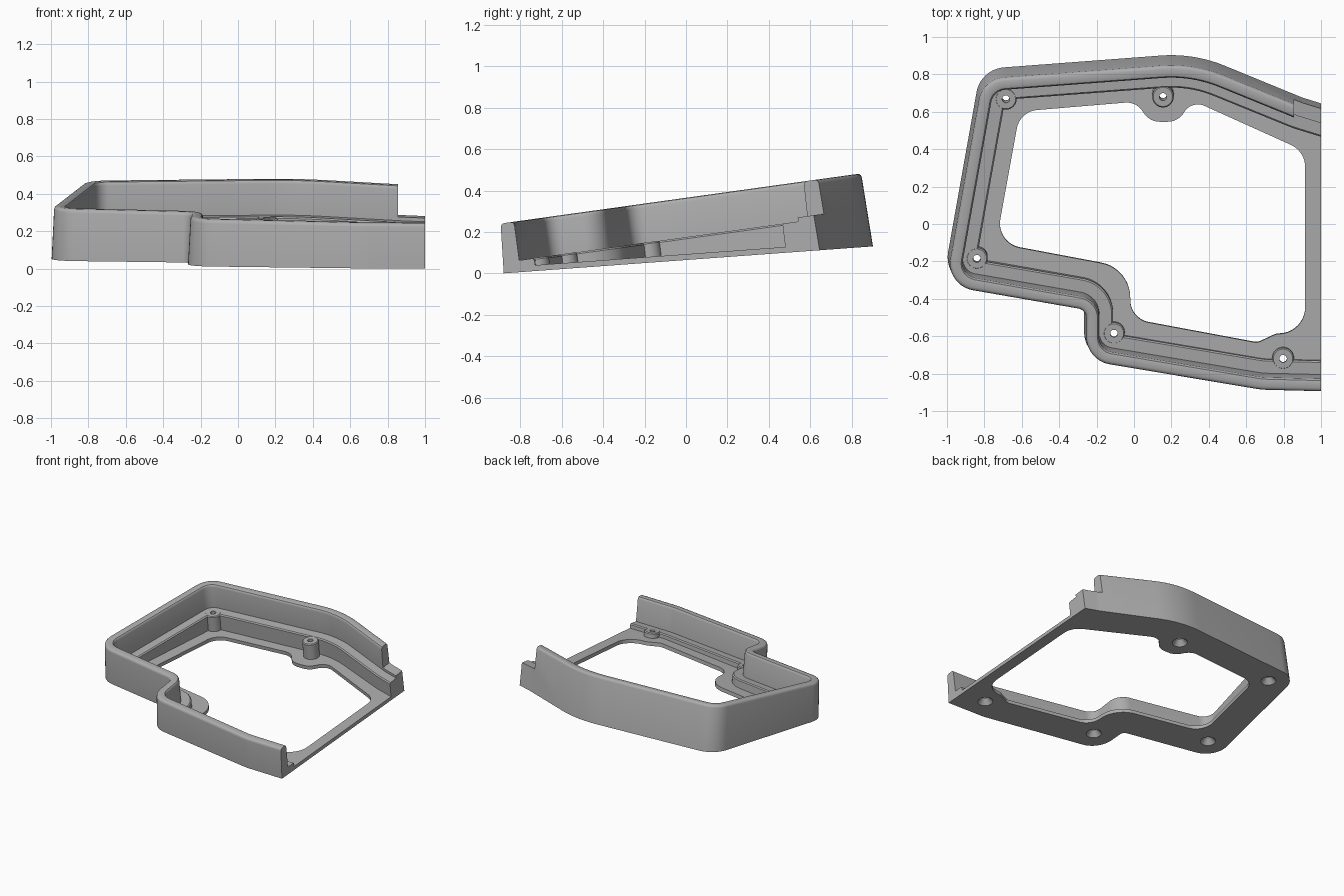
import bpy, bmesh, math
from mathutils import Vector

cube = bpy.data.objects.get("Cube")
if cube:
    bpy.data.objects.remove(cube, do_unlink=True)

grey = bpy.data.materials.new("plain grey")
grey.use_nodes = True
grey.diffuse_color = (0.42, 0.42, 0.42, 1)
grey.node_tree.nodes["Principled BSDF"].inputs["Base Color"].default_value = grey.diffuse_color

LEAN = 0.12         # walls lean forward
LEDGE = 0.19        # ledge depth below the rim plane
LEDGE_IN = 0.155    # ledge edge measured in from the outline


def base_z(y):
    return 0.073 * (y + 0.885)


def rim_z(y):
    return 0.24 + 0.139 * (y + 0.9)


def place(x, y, plane, c):
    """Put a plan point c above the base plane or c below the rim plane."""
    if plane == "base":
        return Vector((x, y - LEAN * c, base_z(y) + c))
    yy = y - LEAN * (rim_z(y) - c - base_z(y))
    return Vector((x, yy, rim_z(yy) - c))


def fillet(corners, closed, steps=10):
    """Round each (x, y, radius) corner of a plan path."""
    out = []
    n = len(corners)
    for i, (x, y, r) in enumerate(corners):
        p = Vector((x, y))
        if not closed and i in (0, n - 1):
            out.append(p)
            continue
        a = (Vector(corners[i - 1][:2]) - p).normalized()
        b = (Vector(corners[(i + 1) % n][:2]) - p).normalized()
        half = a.angle(b) / 2
        t = r / math.tan(half)
        centre = p + (a + b).normalized() * (r / math.sin(half))
        u, v = p + a * t - centre, p + b * t - centre
        ang = u.angle(v)
        for k in range(steps + 1):
            f = k / steps
            w = (u * math.sin((1 - f) * ang) + v * math.sin(f * ang)) / math.sin(ang)
            out.append(centre + w)
    return out


def inset(path, d):
    """Move an open path inward; its ends slide along the cut side."""
    out = []
    for i, p in enumerate(path):
        seg = [(path[j + 1] - path[j]).normalized() for j in (i - 1, i) if 0 <= j < len(path) - 1]
        norm = [Vector((-s.y, s.x)) for s in seg]
        if len(norm) == 1:
            out.append(p + Vector((0, d / norm[0].y)))
        else:
            m = (norm[0] + norm[1]).normalized()
            out.append(p + m * (d / m.dot(norm[0])))
    return out


def finish(name, bm):
    bmesh.ops.recalc_face_normals(bm, faces=bm.faces)
    mesh = bpy.data.meshes.new(name)
    bm.to_mesh(mesh)
    bm.free()
    mesh.materials.append(grey)
    ob = bpy.data.objects.new(name, mesh)
    bpy.context.collection.objects.link(ob)
    return ob


def loft(name, rows):
    """Skin rows of points (each row a closed ring) and cap both ends."""
    bm = bmesh.new()
    rings = [[bm.verts.new(p) for p in row] for row in rows]
    n = len(rings[0])
    for a, b in zip(rings, rings[1:]):
        for j in range(n):
            k = (j + 1) % n
            bm.faces.new((a[j], a[k], b[k], b[j]))
    bm.faces.new(rings[0])
    bm.faces.new(rings[-1])
    return finish(name, bm)


def column(name, x, y, levels, sides=32):
    """Leaning round column from (radius, plane, offset) levels."""
    y += LEAN * (rim_z(y) - LEDGE - base_z(y))
    turn = [2 * math.pi * k / sides for k in range(sides)]
    # each ring keeps the height and lean of its own plan points
    return loft(name, [[place(x + r * math.cos(t), y + r * math.sin(t), pl, c) for t in turn]
                       for r, pl, c in levels])


# Outline, from the back right end round to the front right end
outline = fillet([
    (1, 0.645, 0), (0.9, 0.676, 0.3), (0.32, 0.914, 0.75), (-0.82, 0.828, 0.16),
    (-1.022, -0.308, 0.16), (-0.267, -0.44, 0.04), (-0.267, -0.712, 0.16),
    (0.68, -0.872, 0.5), (1, -0.88, 0)], False)

# Wall with rounded rim and inner ledge: (inset, plane, offset)
section = [
    (0, "base", 0), (0.013, "rim", 0.02), (0.016, "rim", 0.009), (0.022, "rim", 0.003),
    (0.032, "rim", 0), (0.062, "rim", 0), (0.072, "rim", 0.003), (0.077, "rim", 0.009),
    (0.08, "rim", 0.02), (0.082, "rim", LEDGE), (LEDGE_IN - 0.008, "rim", LEDGE),
    (LEDGE_IN, "rim", LEDGE + 0.008), (LEDGE_IN, "base", 0)]
lines = [inset(outline, d) for d, _, _ in section]
wall = loft("wall_and_ledge", [
    [place(*line[i], pl, c) for line, (_, pl, c) in zip(lines, section)]
    for i in range(len(outline))])

# Floor plate with one large opening
opening = fillet([
    (-0.61, 0.605, 0.12), (0.01, 0.657, 0.1), (0.085, 0.55, 0.1), (0.235, 0.55, 0.1),
    (0.31, 0.665, 0.085), (0.915, 0.392, 0.13), (0.915, -0.58, 0.14),
    (0.76, -0.585, 0.08), (0.66, -0.632, 0.06), (-0.02, -0.505, 0.12),
    (-0.02, -0.235, 0.19), (-0.738, -0.1, 0.13)], True)
bm = bmesh.new()
edges = []
for loop in (inset(outline, LEDGE_IN - 0.005), opening):
    vs = [bm.verts.new((p.x, p.y, 0)) for p in loop]
    edges += [bm.edges.new((vs[i - 1], vs[i])) for i in range(len(vs))]
bmesh.ops.triangle_fill(bm, edges=edges, use_beauty=True)
top = bmesh.ops.extrude_face_region(bm, geom=bm.faces[:])["geom"]
for v in [g for g in top if isinstance(g, bmesh.types.BMVert)]:
    v.co.z = 0.028
for v in bm.verts:
    v.co = place(v.co.x, v.co.y, "base", v.co.z)
floor = finish("floor_plate", bm)

# Screw bosses, and cutters for their countersunk holes
screws = [("back_right", -0.685, 0.668), ("back_middle", 0.155, 0.68),
          ("front_right", -0.84, -0.185), ("front_step", -0.107, -0.585),
          ("front_left", 0.797, -0.72)]
parts = [wall, floor]
cutters = []
for name, x, y in screws:
    parts.append(column(name + "_boss", x, y, [
        (0.058, "base", 0.01), (0.058, "rim", LEDGE + 0.006), (0.052, "rim", LEDGE - 0.001)]))
    cutters.append(column(name + "_hole_cutter", x, y, [
        (0.058, "base", -0.004), (0.02, "base", 0.042), (0.02, "rim", LEDGE - 0.05)]))

# Cutter for the lowered end of the back wall
cutters.append(loft("end_step_cutter", [
    [Vector((x, y, rim_z(y) - c)) for y, c in ((0.4, 0.17), (1, 0.17), (1, -0.2), (0.4, -0.2))]
    for x in (0.855, 1.1)]))

# Cut every part, then shade
for ob in parts:
    for cutter in cutters:
        if "step_cutter" in cutter.name and ob is not wall:
            continue
        if ob.name.endswith("_boss") and not cutter.name.startswith(ob.name[:-5]):
            continue
        mod = ob.modifiers.new("cut", "BOOLEAN")
        mod.operation = "DIFFERENCE"
        mod.solver = "EXACT"
        mod.object = cutter
    bpy.ops.object.select_all(action="DESELECT")
    ob.select_set(True)
    bpy.context.view_layer.objects.active = ob
    for mod in list(ob.modifiers):
        bpy.ops.object.modifier_apply(modifier=mod.name)
    bpy.ops.object.shade_smooth_by_angle(angle=math.radians(32))
for cutter in cutters:
    bpy.data.objects.remove(cutter, do_unlink=True)
